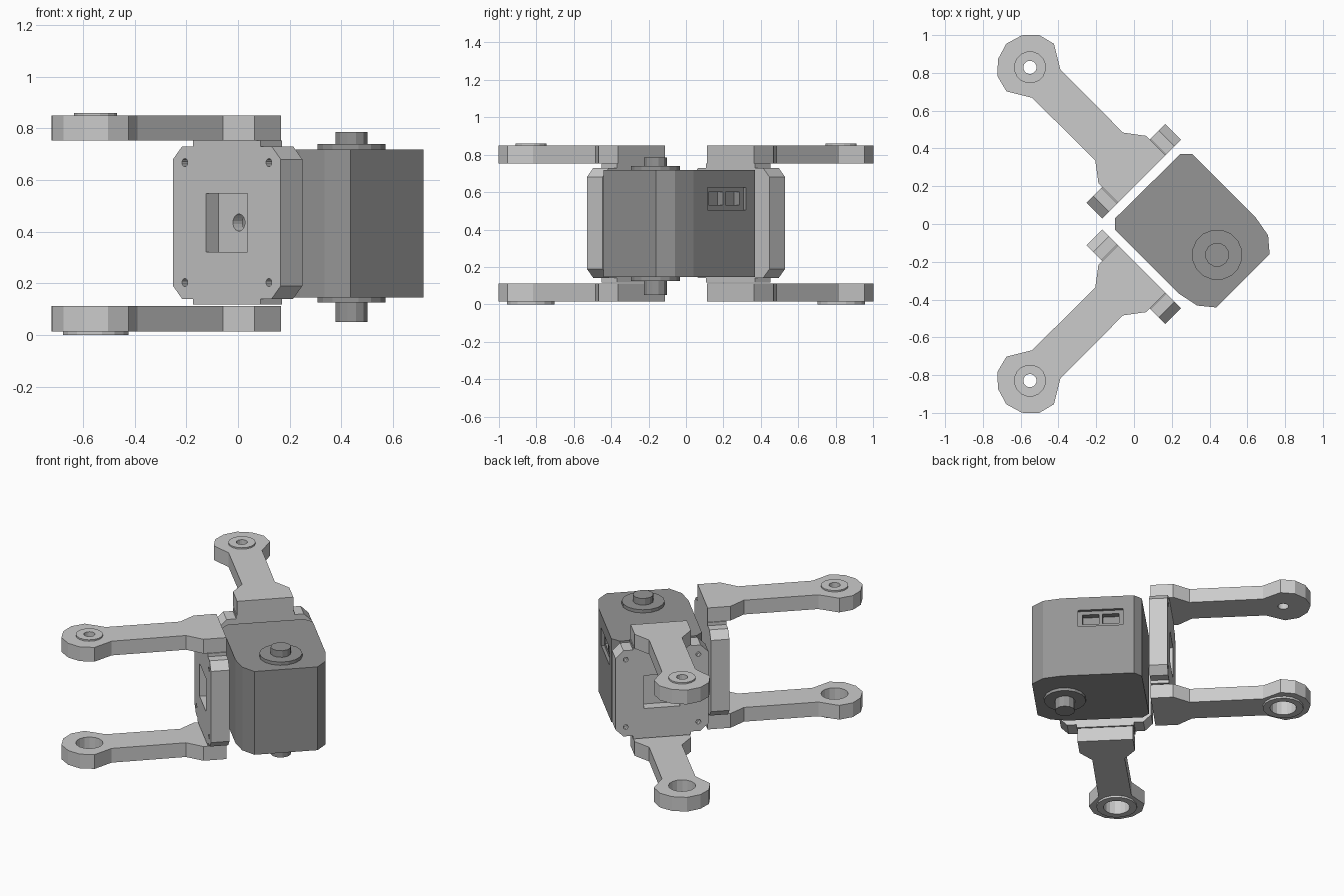
import bpy, bmesh, math
from mathutils import Matrix

if "Cube" in bpy.data.objects:
    bpy.data.objects.remove(bpy.data.objects["Cube"])

S = math.sqrt(0.5)


def prism(name, pts, lo, hi):
    """Extrude an xy outline from z=lo to z=hi."""
    bm = bmesh.new()
    f = bm.faces.new([bm.verts.new((x, y, lo)) for x, y in pts])
    r = bmesh.ops.extrude_face_region(bm, geom=[f])
    for v in r["geom"]:
        if isinstance(v, bmesh.types.BMVert):
            v.co.z = hi
    bmesh.ops.recalc_face_normals(bm, faces=bm.faces[:])
    me = bpy.data.meshes.new(name)
    bm.to_mesh(me)
    bm.free()
    ob = bpy.data.objects.new(name, me)
    bpy.context.collection.objects.link(ob)
    return ob


def rect(x0, x1, y0, y1):
    return [(x0, y0), (x1, y0), (x1, y1), (x0, y1)]


def circle(cx, cy, r, n=16):
    return [(cx + r * math.cos(2 * math.pi * (i + .5) / n),
             cy + r * math.sin(2 * math.pi * (i + .5) / n)) for i in range(n)]


def place(ob, matrix):
    ob.data.transform(matrix)
    if matrix.determinant() < 0:
        ob.data.flip_normals()
    return ob


def combine(ob, tool, op='DIFFERENCE'):
    """Apply a boolean and remove the tool."""
    m = ob.modifiers.new("bool", 'BOOLEAN')
    m.operation, m.object, m.solver = op, tool, 'EXACT'
    tool.hide_render = True
    bpy.context.view_layer.update()
    me = bpy.data.meshes.new_from_object(
        ob.evaluated_get(bpy.context.evaluated_depsgraph_get()))
    ob.modifiers.clear()
    ob.data = me
    bpy.data.objects.remove(tool)


# Bracket is drawn in a local frame: x across, y outwards along the arms
C = 0.976      # arm pivot distance
MID = 0.435    # mid height

# Arms, with a raised pad and a pivot hole each
half = [(.178, .14), (.178, .285), (.104, .383), (.106, .854),
        (.178, .974), (.155, 1.064), (.09, 1.126)]
outline = half + [(0, 1.153)] + [(-x, y) for x, y in reversed(half)]


def arm(name, lo, hi, pad_r, pad_lo, pad_hi, hole_r):
    ob = prism(name, outline, lo, hi)
    combine(ob, prism("pad", circle(0, C, pad_r), pad_lo, pad_hi), 'UNION')
    combine(ob, prism("hole", circle(0, C, hole_r), lo - .1, hi + .1))
    return ob


upper = arm("upper_arm", .752, .85, .085, .80, .86, .035)
lower = arm("lower_arm", .014, .112, .13, .0, .06, .085)

# Mounting plate: front outline (x, z) extruded, then stood upright
q = [(.295, .245), (.245, .295), (.184, .295), (.184, .317)]
ring = q + [(-x, z) for x, z in reversed(q)]
ring += [(-x, -z) for x, z in q] + [(x, -z) for x, z in reversed(q)]
plate = prism("mounting_plate", ring, .14, .258)
combine(plate, prism("pocket", rect(-.113, .113, -.113, .113), .192, .3))
combine(plate, prism("bore", circle(0, 0, .033), .1, .3))
for x in (-.23, .23):
    for z in (-.232, .232):
        combine(plate, prism("screw", circle(x, z, .016, 10), .215, .3))
place(plate, Matrix(((1, 0, 0, 0), (0, 0, 1, 0), (0, 1, 0, MID), (0, 0, 0, 1))))

# Turn to the back-left diagonal, then mirror for the front-left bracket
turn = Matrix.Rotation(math.pi / 4, 4, 'Z') @ Matrix.Translation((.197, 0, 0))
flip = Matrix.Diagonal((1, -1, 1, 1))
for ob in (upper, lower, plate):
    place(ob, turn)
    other = ob.copy()
    other.data = ob.data.copy()
    other.name = "front_" + ob.name
    ob.name = "back_" + ob.name
    bpy.context.collection.objects.link(other)
    place(other, flip)

# Motor housing with connector recess
body = prism("motor_housing", [
    (-.10, -.03), (.24, -.37), (.335, -.432), (.435, -.442), (.718, -.16),
    (.71, -.06), (.64, .04), (.31, .37), (.245, .37), (-.10, .03)], .145, .718)
diag = Matrix.Rotation(math.pi / 4, 4, 'Z')
for w0, w1, depth, lo, hi in ((-.318, -.028, .02, .505, .625),
                              (-.29, -.183, .06, .53, .60),
                              (-.163, -.057, .06, .53, .60)):
    combine(body, place(prism("recess", rect(.481 - depth, .6, w0, w1), lo, hi), diag))

# Output discs and shaft stubs on both ends
parts = [body]
for side, shaft, disc in (("top", (.70, .785), (.70, .74)),
                          ("bottom", (.05, .16), (.125, .16))):
    parts.append(prism(side + "_output_disc", circle(.44, -.163, .134), *disc))
    parts.append(prism(side + "_shaft", circle(.44, -.163, .064, 12), *shaft))

dark = bpy.data.materials.new("dark_grey")
dark.diffuse_color = (.3, .3, .3, 1)
dark.use_nodes = True
dark.node_tree.nodes["Principled BSDF"].inputs["Base Color"].default_value = dark.diffuse_color
for ob in parts:
    ob.data.materials.clear()
    ob.data.materials.append(dark)
